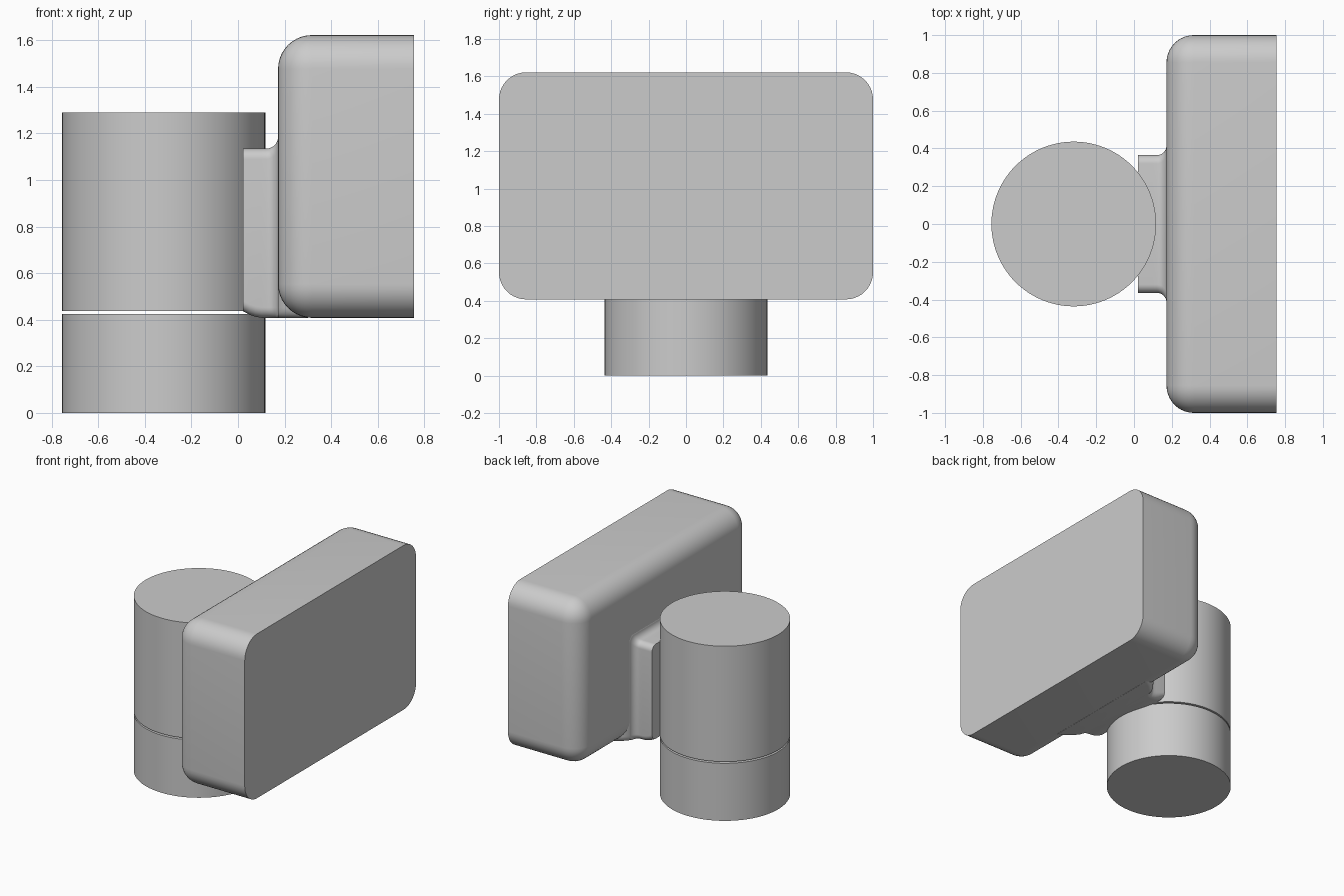
import bpy, bmesh, math

default = bpy.data.objects.get("Cube")
if default:
    bpy.data.objects.remove(default, do_unlink=True)

# One plain grey for everything
grey = bpy.data.materials.new("plain_grey")
grey.use_nodes = True
colour = (0.6, 0.6, 0.6, 1)
grey.diffuse_color = colour
grey.node_tree.nodes["Principled BSDF"].inputs["Base Color"].default_value = colour


def finish(bm, name):
    bmesh.ops.recalc_face_normals(bm, faces=bm.faces)
    mesh = bpy.data.meshes.new(name)
    bm.to_mesh(mesh)
    bm.free()
    mesh.materials.append(grey)
    obj = bpy.data.objects.new(name, mesh)
    bpy.context.collection.objects.link(obj)
    bpy.ops.object.select_all(action='DESELECT')
    obj.select_set(True)
    bpy.context.view_layer.objects.active = obj
    bpy.ops.object.shade_smooth_by_angle(angle=math.radians(35))
    return obj


def cylinder(name, z0, z1, radius=0.436, x=-0.319):
    bm = bmesh.new()
    bmesh.ops.create_cone(bm, cap_ends=True, segments=96, radius1=radius,
                          radius2=radius, depth=z1 - z0)
    bmesh.ops.translate(bm, verts=bm.verts, vec=(x, 0, (z0 + z1) / 2))
    return finish(bm, name)


def rounded_ring(bm, x, half_y, z0, z1, radius, steps=8):
    """Rounded rectangle of vertices standing across the x axis."""
    ring = []
    corners = [(1, z1 - radius), (-1, z1 - radius), (-1, z0 + radius), (1, z0 + radius)]
    for quarter, (side, cz) in enumerate(corners):
        for i in range(steps + 1):
            a = (quarter + i / steps) * math.pi / 2
            ring.append(bm.verts.new((x, side * (half_y - radius) + radius * math.cos(a),
                                      cz + radius * math.sin(a))))
    return ring


# Two stacked drums with a narrow gap
cylinder("lower_drum", 0, 0.425)
cylinder("upper_drum", 0.437, 1.29)

# Large block, rounded on every edge except those of the flat outer face
x0, x1, z0, z1 = 0.172, 0.755, 0.408, 1.622
bm = bmesh.new()
bmesh.ops.create_cube(bm, size=1)
for v in bm.verts:
    v.co = ((x0 + x1) / 2 + v.co.x * (x1 - x0), v.co.y * 2,
            (z0 + z1) / 2 + v.co.z * (z1 - z0))
soft = [e for e in bm.edges if min(v.co.x for v in e.verts) < x0 + 0.01]
bmesh.ops.bevel(bm, geom=soft, offset=0.145, offset_type='OFFSET', segments=10,
                profile=0.5, affect='EDGES', clamp_overlap=True)
finish(bm, "main_block")

# Neck that flares out into the block
bm = bmesh.new()
flare, start = 0.05, 0.122
sections = [(0.022, 0), (0.05, 0), (0.075, 0), (0.1, 0)]
for i in range(9):
    a = i / 8 * math.pi / 2
    sections.append((start + flare * math.sin(a), flare * (1 - math.cos(a))))
sections += [(0.2, 0.085), (0.24, 0.12), (0.3, 0.16)]
rings = []
for x, spread in sections:
    # Underside eases down to the level of the block's base
    t = min(1, (x - 0.022) / 0.09)
    bottom = z0 + 0.028 * (1 - t) ** 2
    rings.append(rounded_ring(bm, x, 0.365 + spread, bottom, 1.135 + spread, 0.045))
for a, b in zip(rings, rings[1:]):
    for i in range(len(a)):
        j = (i + 1) % len(a)
        bm.faces.new((a[i], a[j], b[j], b[i]))
bm.faces.new(rings[0])
bm.faces.new(rings[-1])
finish(bm, "neck")
